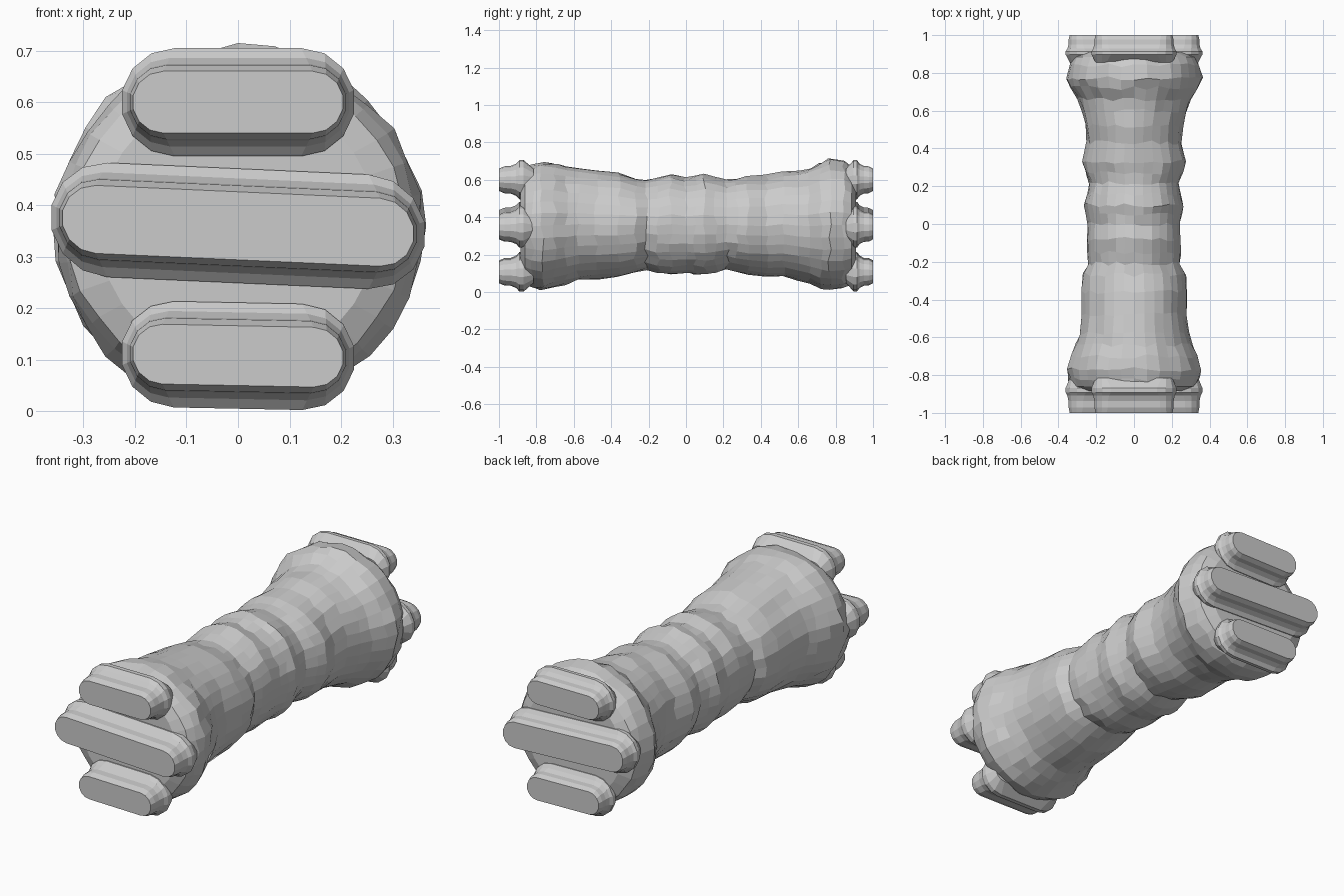
import bpy, bmesh, math, random

if "Cube" in bpy.data.objects:
    bpy.data.objects.remove(bpy.data.objects["Cube"])

random.seed(4)
SEG = 32

# (y, half width in x, bottom z, top z) along the lumpy shaft
PROFILE = [
    (-0.885, 0.27, 0.09, 0.62), (-0.86, 0.33, 0.04, 0.67), (-0.82, 0.345, 0.02, 0.685),
    (-0.77, 0.36, 0.008, 0.70), (-0.70, 0.335, 0.025, 0.69), (-0.64, 0.31, 0.04, 0.675),
    (-0.58, 0.29, 0.06, 0.665), (-0.48, 0.28, 0.07, 0.65), (-0.36, 0.28, 0.08, 0.635),
    (-0.27, 0.275, 0.105, 0.61), (-0.21, 0.245, 0.12, 0.60), (-0.15, 0.25, 0.10, 0.61),
    (-0.08, 0.25, 0.09, 0.635), (0.0, 0.248, 0.10, 0.61), (0.05, 0.255, 0.095, 0.62),
    (0.10, 0.265, 0.09, 0.63), (0.16, 0.25, 0.10, 0.615), (0.22, 0.24, 0.12, 0.60),
    (0.27, 0.26, 0.105, 0.61), (0.33, 0.275, 0.09, 0.62), (0.43, 0.252, 0.08, 0.625),
    (0.52, 0.26, 0.08, 0.645), (0.60, 0.28, 0.065, 0.645), (0.66, 0.30, 0.045, 0.66),
    (0.72, 0.34, 0.02, 0.69), (0.77, 0.36, 0.01, 0.71), (0.84, 0.345, 0.015, 0.70),
    (0.885, 0.33, 0.04, 0.67), (0.91, 0.27, 0.09, 0.62)]


def loft(name, rings):
    """Skin a list of equal-length point rings and cap both ends."""
    bm = bmesh.new()
    loops = [[bm.verts.new(p) for p in ring] for ring in rings]
    for a, b in zip(loops, loops[1:]):
        n = len(a)
        for i in range(n):
            bm.faces.new((a[i], a[(i + 1) % n], b[(i + 1) % n], b[i]))
    bm.faces.new(loops[0])
    bm.faces.new(loops[-1])
    bmesh.ops.recalc_face_normals(bm, faces=bm.faces)
    me = bpy.data.meshes.new(name)
    bm.to_mesh(me)
    bm.free()
    ob = bpy.data.objects.new(name, me)
    bpy.context.collection.objects.link(ob)
    return ob


def shaft_rings():
    rings = []
    for k, (y, w, lo, hi) in enumerate(PROFILE):
        inner = 0 < k < len(PROFILE) - 1
        ring = []
        for i in range(SEG):
            t = 2 * math.pi * i / SEG
            r = 1 + (random.uniform(-0.025, 0.015) if inner else 0)
            dy = random.uniform(-0.012, 0.012) if 1 < k < len(PROFILE) - 2 else 0
            ring.append((r * w * math.cos(t), y + dy,
                         (lo + hi) / 2 + r * (hi - lo) / 2 * math.sin(t)))
        rings.append(ring)
    return rings


def bar_rings(end, root, zc, a, b, tilt):
    """Rounded bar sticking out of an end, flaring into the shaft."""
    rings = []
    for f, grow in ((0, 0), (0.25, 0.012), (0.55, 0.014), (0.8, 0.026),
                    (0.95, 0.045), (1.15, 0.045), (1.6, 0.0)):
        y = end + (root - end) * f
        h = b + grow
        flat = a - b - grow * 0.5
        ring = []
        for side in (1, -1):
            for i in range(8):
                t = math.pi * (i / 7 - 0.5)
                x = side * (flat + h * math.cos(t))
                ring.append((x, y, zc + side * h * math.sin(t) + tilt * x))
        rings.append(ring)
    return rings


# Shaft
shaft = loft("ribbed_shaft", shaft_rings())

# Three bars on each end
bars = []
for end, root in ((-1.0, -0.885), (1.0, 0.91)):
    for label, zc, a, b, tilt in (("upper", 0.6, 0.205, 0.06, 0.0),
                                  ("middle", 0.36, 0.342, 0.066, -0.045),
                                  ("lower", 0.108, 0.205, 0.058, -0.02)):
        bars.append(loft(label + "_end_bar", bar_rings(end, root, zc, a, b, tilt)))

# Merge the bars into the shaft
for bar in bars:
    mod = shaft.modifiers.new("join_bar", 'BOOLEAN')
    mod.operation = 'UNION'
    mod.solver = 'EXACT'
    mod.object = bar
bpy.context.view_layer.update()
merged = bpy.data.meshes.new_from_object(
    shaft.evaluated_get(bpy.context.evaluated_depsgraph_get()))
shaft.modifiers.clear()
shaft.data = merged
for bar in bars:
    bpy.data.objects.remove(bar)
